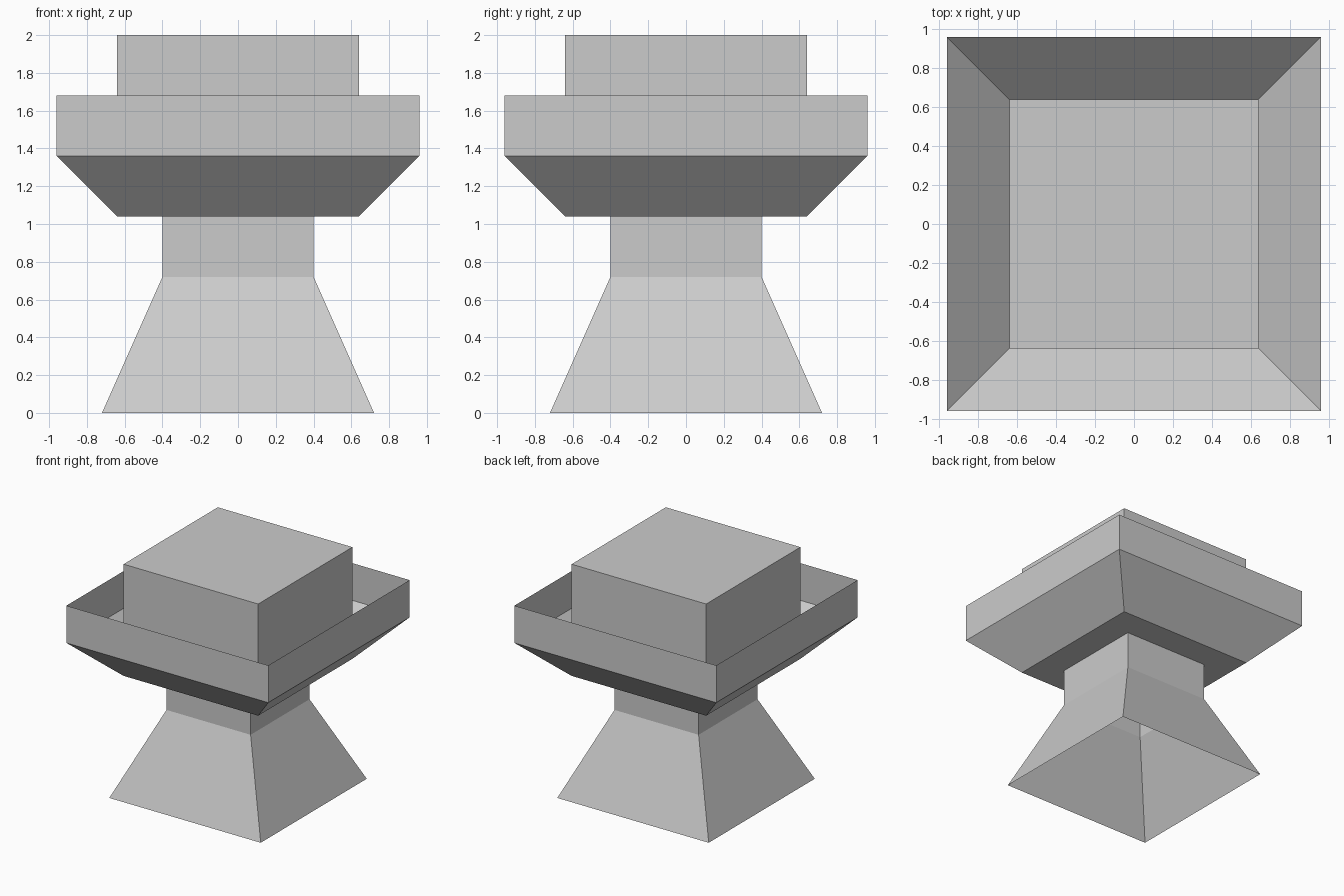
import bpy
import bmesh

cube = bpy.data.objects.get("Cube")
if cube:
    bpy.data.objects.remove(cube, do_unlink=True)

# One plain grey for the whole model
GREY = (0.6, 0.6, 0.6, 1.0)
stone = bpy.data.materials.new("grey_stone")
stone.use_nodes = True
stone.diffuse_color = GREY
stone.node_tree.nodes["Principled BSDF"].inputs["Base Color"].default_value = GREY


def square_shell(name, profile, cap_start=False, cap_end=False):
    """Skin square rings given as (half width, height); ends stay open unless capped."""
    bm = bmesh.new()
    rings = []
    for r, z in profile:
        corners = ((-r, -r), (r, -r), (r, r), (-r, r))
        rings.append([bm.verts.new((x, y, z)) for x, y in corners])
    for low, high in zip(rings, rings[1:]):
        for i in range(4):
            j = (i + 1) % 4
            bm.faces.new((low[i], low[j], high[j], high[i]))
    if cap_start:
        bm.faces.new(rings[0][::-1])
    if cap_end:
        bm.faces.new(rings[-1])
    mesh = bpy.data.meshes.new(name)
    bm.to_mesh(mesh)
    bm.free()
    mesh.materials.append(stone)
    obj = bpy.data.objects.new(name, mesh)
    bpy.context.collection.objects.link(obj)
    return obj


# Hollow flared foot with a straight neck, open underneath
square_shell("pedestal", [(0.72, 0), (0.40, 0.72), (0.40, 1.04)])

# Thin-walled tray: flat floor, sloping sides, upright rim
square_shell("tray", [(0.64, 1.04), (0.96, 1.36), (0.96, 1.68)], cap_start=True)

# Block standing on the tray floor
square_shell("top_block", [(0.64, 1.04), (0.64, 2.0)], cap_end=True)
